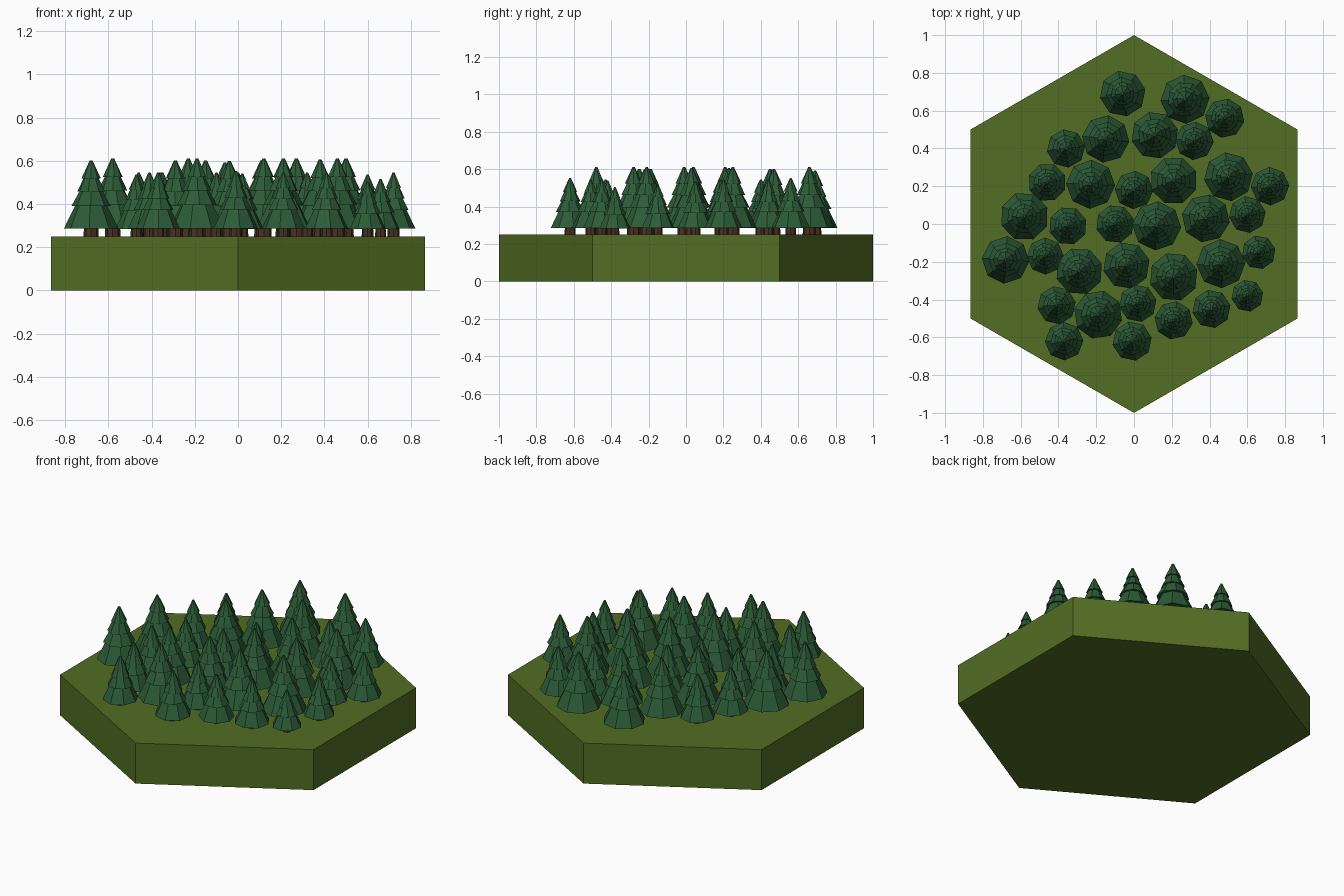
import bpy, bmesh, math, random
from mathutils import Matrix

if "Cube" in bpy.data.objects:
    bpy.data.objects.remove(bpy.data.objects["Cube"])

random.seed(4)


def material(name, rgb):
    m = bpy.data.materials.new(name)
    m.diffuse_color = (*rgb, 1)
    m.use_nodes = True
    m.node_tree.nodes["Principled BSDF"].inputs["Base Color"].default_value = m.diffuse_color
    return m


GRASS = material("grass", (0.085, 0.155, 0.017))
LEAF = material("needles", (0.025, 0.105, 0.038))
BARK = material("bark", (0.065, 0.03, 0.016))


def frustum(bm, sides, r1, r2, z1, z2, angle=0.0, mat=0):
    pose = Matrix.Translation((0, 0, (z1 + z2) / 2)) @ Matrix.Rotation(angle, 4, 'Z')
    res = bmesh.ops.create_cone(bm, cap_ends=True, segments=sides, radius1=r1,
                                radius2=r2, depth=z2 - z1, matrix=pose)
    for f in {f for v in res["verts"] for f in v.link_faces}:
        f.material_index = mat


def finish(bm, name, mats, loc=(0, 0, 0)):
    me = bpy.data.meshes.new(name)
    bm.to_mesh(me)
    bm.free()
    for m in mats:
        me.materials.append(m)
    ob = bpy.data.objects.new(name, me)
    ob.location = loc
    bpy.context.collection.objects.link(ob)


# Hexagonal ground tile, points towards +y and -y
GROUND = 0.25
bm = bmesh.new()
bmesh.ops.create_circle(bm, cap_ends=True, segments=6, radius=1)
base = bm.faces[:] if bm.faces else []
ext = bmesh.ops.extrude_face_region(bm, geom=base)
bmesh.ops.translate(bm, vec=(0, 0, GROUND),
                    verts=[g for g in ext["geom"] if isinstance(g, bmesh.types.BMVert)])
if max(abs(v.co.x) for v in bm.verts) > 0.95:
    bmesh.ops.rotate(bm, cent=(0, 0, 0), verts=bm.verts,
                     matrix=Matrix.Rotation(math.radians(30), 3, 'Z'))
bmesh.ops.recalc_face_normals(bm, faces=bm.faces)
finish(bm, "ground_tile", [GRASS])

# Tiers as fractions of the crown: bottom radius, top radius, bottom height, top height
TIERS = [(1.0, 0.56, 0.0, 0.36), (0.72, 0.38, 0.33, 0.58),
         (0.52, 0.23, 0.54, 0.78), (0.36, 0.05, 0.73, 1.0)]


def tree(name, x, y, r):
    bm = bmesh.new()
    crown = 0.035 + 0.07 * (r - 0.1)
    height = 0.255 + 2.3 * (r - 0.1)
    frustum(bm, 8, 0.28 * r, 0.25 * r, -0.005, crown + 0.05, mat=1)
    for r1, r2, a, b in TIERS:
        frustum(bm, 8, r * r1, r * r2, crown + a * height, crown + b * height,
                random.uniform(0, 0.8))
    finish(bm, name, [LEAF, BARK], (x, y, GROUND))


# Tree rows from back to front: x, y, crown radius
ROWS = [
    [(-.06, .69, .122), (.27, .66, .13), (.48, .56, .105)],
    [(-.36, .40, .102), (-.15, .45, .126), (.11, .47, .126), (.32, .44, .102)],
    [(-.46, .22, .102), (-.23, .21, .13), (.0, .18, .102), (.21, .23, .128),
     (.50, .25, .13), (.72, .20, .102)],
    [(-.58, .04, .13), (-.35, -.01, .102), (-.10, .0, .102), (.12, -.01, .13),
     (.38, .03, .128), (.60, .05, .098)],
    [(-.68, -.19, .126), (-.47, -.17, .098), (-.29, -.25, .126), (-.04, -.22, .125),
     (.21, -.28, .13), (.46, -.21, .13), (.66, -.15, .09)],
    [(-.41, -.43, .102), (-.19, -.48, .13), (.02, -.42, .1), (.21, -.51, .102),
     (.41, -.45, .102), (.60, -.38, .085)],
    [(-.37, -.62, .102), (-.01, -.62, .105)],
]
n = 0
for row in ROWS:
    for x, y, r in row:
        n += 1
        tree(f"pine_tree_{n}", x, y, r)
